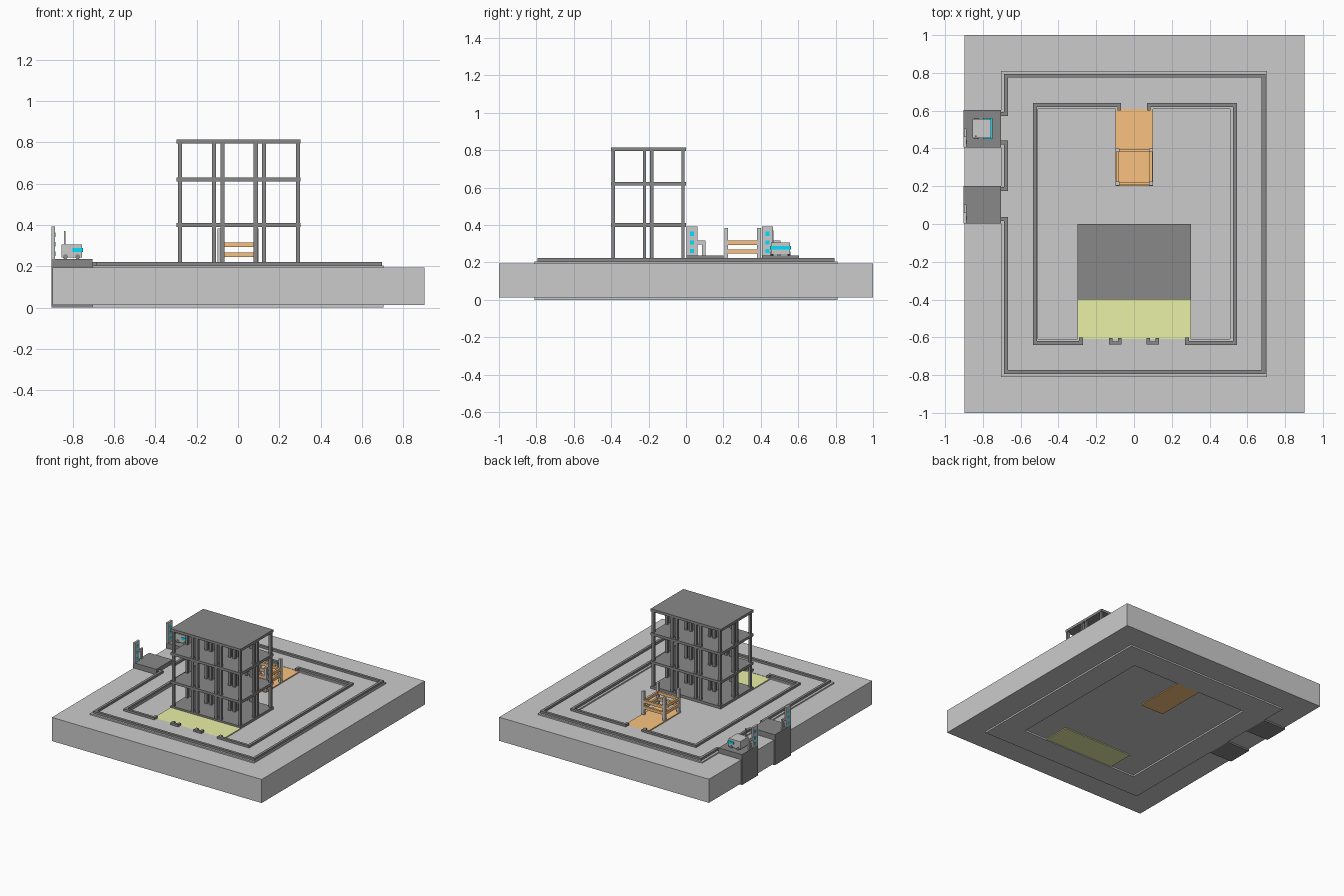
import bpy, bmesh
from mathutils import Matrix, Vector

if "Cube" in bpy.data.objects:
    bpy.data.objects.remove(bpy.data.objects["Cube"])


def material(name, r, g, b):
    m = bpy.data.materials.new(name)
    m.diffuse_color = (r, g, b, 1)
    m.use_nodes = True
    m.node_tree.nodes["Principled BSDF"].inputs["Base Color"].default_value = m.diffuse_color
    return m


DARK = material("dark", 0.25, 0.25, 0.25)
ROAD = material("asphalt", 0.62, 0.62, 0.62)
ORANGE = material("orange", 0.95, 0.54, 0.22)
GREEN = material("green", 0.82, 0.87, 0.38)
BLUE = material("blue", 0.0, 0.75, 1.0)


def finish(name, bm, mat):
    mesh = bpy.data.meshes.new(name)
    bmesh.ops.recalc_face_normals(bm, faces=bm.faces)
    bm.to_mesh(mesh)
    bm.free()
    ob = bpy.data.objects.new(name, mesh)
    bpy.context.collection.objects.link(ob)
    if mat:
        mesh.materials.append(mat)
    return ob


def boxes(name, specs, mat=None):
    """One object made of boxes (x0, x1, y0, y1, z0, z1)."""
    bm = bmesh.new()
    for x0, x1, y0, y1, z0, z1 in specs:
        centre = Vector((x0 + x1, y0 + y1, z0 + z1)) / 2
        m = Matrix.Translation(centre) @ Matrix.Diagonal((x1 - x0, y1 - y0, z1 - z0, 1))
        bmesh.ops.create_cube(bm, size=1, matrix=m)
    return finish(name, bm, mat)


def ring(name, outer, inner, z0, z1, mat):
    """Rectangular frame between two half sizes."""
    bm = bmesh.new()
    signs = [(-1, -1), (1, -1), (1, 1), (-1, 1)]
    o, i = [[bm.verts.new((sx * h[0], sy * h[1], z0)) for sx, sy in signs] for h in (outer, inner)]
    faces = [bm.faces.new((o[k], o[(k + 1) % 4], i[(k + 1) % 4], i[k])) for k in range(4)]
    ext = bmesh.ops.extrude_face_region(bm, geom=faces, use_keep_orig=True)
    top = [v for v in ext["geom"] if isinstance(v, bmesh.types.BMVert)]
    bmesh.ops.translate(bm, verts=top, vec=(0, 0, z1 - z0))
    return finish(name, bm, mat)


def curb(name, points, w=0.02, z0=0.195, z1=0.222):
    """Axis-aligned curb following a path of centre points."""
    h = w / 2
    specs = []
    for (ax, ay), (bx, by) in zip(points, points[1:]):
        specs.append((min(ax, bx) - h, max(ax, bx) + h, min(ay, by) - h, max(ay, by) + h, z0, z1))
    boxes(name, specs, DARK)


# Ground block, ring road and coloured pads
boxes("ground", [(-0.897, 0.903, -1, 1, 0.012, 0.195)])
ring("ring_road", (0.705, 0.81), (0.507, 0.61), 0, 0.205, ROAD)
boxes("loading_pad", [(-0.098, 0.1, 0.2, 0.61, 0.005, 0.203)], ORANGE)
boxes("lawn", [(-0.298, 0.303, -0.61, -0.4, 0.005, 0.203)], GREEN)

# Outer curb, broken at the two charging bays
curb("outer_curb", [(-0.695, 0.582), (-0.677, 0.582), (-0.677, 0.785), (0.686, 0.785),
                    (0.686, -0.784), (-0.677, -0.784), (-0.677, 0.027), (-0.695, 0.027)])
curb("outer_curb_between_bays", [(-0.695, 0.186), (-0.677, 0.186), (-0.677, 0.432), (-0.695, 0.432)])

# Inner curb, broken at the back pad and along the front lawn
for name, s, cx in (("left", -1, -0.524), ("right", 1, 0.534)):
    curb(f"inner_curb_{name}", [(s * 0.078, 0.612), (s * 0.078, 0.63), (cx, 0.63), (cx, -0.63),
                                (s * 0.28, -0.63), (s * 0.28, -0.612)])
    curb(f"lawn_curb_{name}", [(s * 0.075, -0.612), (s * 0.075, -0.63), (s * 0.123, -0.63),
                               (s * 0.123, -0.612)], w=0.018)

# Open building: floor slabs on a grid of columns
boxes("floor_slabs", [(-0.298, 0.303, -0.4, 0, z, z + 0.02) for z in (0.197, 0.39, 0.61, 0.795)], DARK)
boxes("columns", [(x - 0.01, x + 0.01, y - 0.009, y + 0.009, 0.2, 0.8)
                  for x in (-0.28, -0.116, -0.075, 0.086, 0.126, 0.291)
                  for y in (-0.388, -0.222, -0.184, -0.016)], DARK)

# Railed pen: grey corner posts and two rows of orange rails
X0, X1, Y0, Y1 = -0.098, 0.1, 0.205, 0.4
boxes("pen_posts", [(x, x + 0.02, y, y + 0.02, 0.2, 0.383)
                    for x in (X0, X1 - 0.02) for y in (Y0, Y1 - 0.02)])
rails = []
for z in (0.246, 0.294):
    for y in (Y0 + 0.002, Y1 - 0.018):
        rails.append((X0 + 0.02, X1 - 0.02, y, y + 0.016, z, z + 0.022))
    for x in (X0 + 0.002, X1 - 0.018):
        rails.append((x, x + 0.016, Y0 + 0.02, Y1 - 0.02, z, z + 0.022))
boxes("pen_rails", rails, ORANGE)

# Charging bays, each with a tower, lit panels and a cable arm
for n, y in ((1, 0.003), (2, 0.406)):
    boxes(f"bay_{n}", [(-0.903, -0.703, y, y + 0.198, 0, 0.236)], DARK)
    boxes(f"charger_tower_{n}", [(-0.902, -0.886, y, y + 0.058, 0.23, 0.392)])
    boxes(f"charger_panels_{n}", [(-0.903, -0.884, y + 0.018, y + 0.04, z, z + 0.022)
                                  for z in (0.25, 0.295, 0.342)], BLUE)
    boxes(f"charger_arm_{n}", [(-0.9, -0.888, y + 0.058, y + 0.1, 0.296, 0.316),
                               (-0.9, -0.888, y + 0.083, y + 0.1, 0.236, 0.3)])

# Small vehicle in the rear bay
boxes("vehicle_body", [(-0.855, -0.756, 0.454, 0.556, 0.243, 0.305)])
boxes("vehicle_light_band", [(-0.756, -0.75, 0.449, 0.561, 0.27, 0.288),
                             (-0.8, -0.756, 0.449, 0.454, 0.27, 0.288),
                             (-0.8, -0.756, 0.556, 0.561, 0.27, 0.288)], BLUE)
boxes("vehicle_mast", [(-0.842, -0.834, 0.46, 0.468, 0.3, 0.37)])
bm = bmesh.new()
for x in (-0.835, -0.776):
    for y in (0.46, 0.55):
        m = Matrix.Translation((x, y, 0.247)) @ Matrix.Rotation(1.5708, 4, 'X')
        bmesh.ops.create_cone(bm, cap_ends=True, segments=12, radius1=0.012, radius2=0.012,
                              depth=0.016, matrix=m)
finish("vehicle_wheels", bm, DARK)
